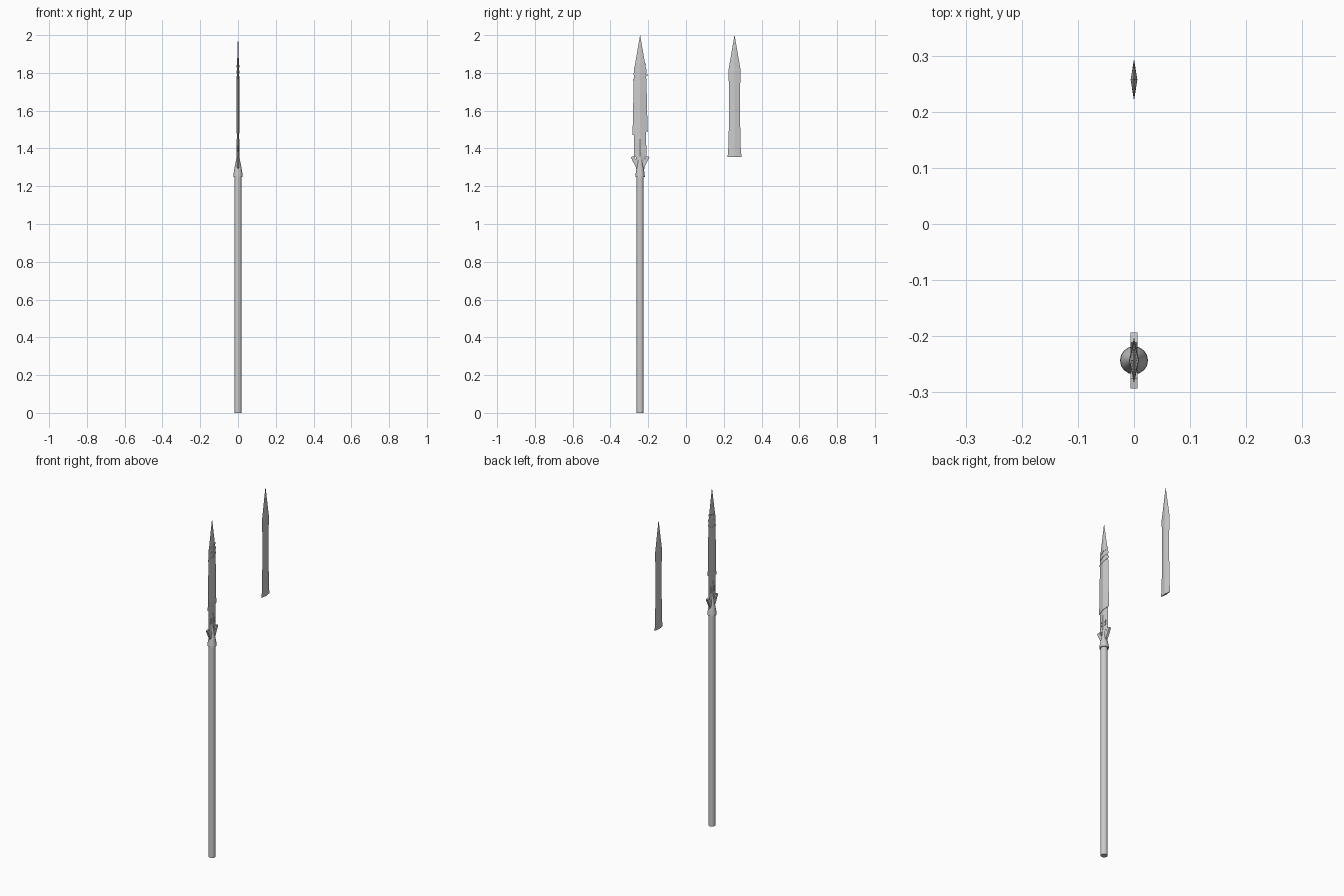
import bpy, bmesh, math
from mathutils import Vector

if "Cube" in bpy.data.objects:
    bpy.data.objects.remove(bpy.data.objects["Cube"])

SPEAR_Y, BLADE_Y = -0.243, 0.257


def new_object(name, bm, y):
    bmesh.ops.recalc_face_normals(bm, faces=bm.faces)
    me = bpy.data.meshes.new(name)
    bm.to_mesh(me)
    bm.free()
    ob = bpy.data.objects.new(name, me)
    ob.location.y = y
    bpy.context.collection.objects.link(ob)
    return ob


def loft(name, rings, y):
    """Skin a list of rings that share one point count, capping both ends."""
    bm = bmesh.new()
    loops = [[bm.verts.new(p) for p in r] for r in rings]
    n = len(loops[0])
    for a, b in zip(loops, loops[1:]):
        for i in range(n):
            j = (i + 1) % n
            bm.faces.new((a[i], a[j], b[j], b[i]))
    bm.faces.new(loops[0])
    bm.faces.new(loops[-1])
    return new_object(name, bm, y)


def diamond(z, w, t, slope=0):
    """Diamond section, w wide along y and t thick along x; slope tilts it."""
    return [(t, 0, z), (0, w, z + slope * w), (-t, 0, z), (0, -w, z - slope * w)]


def circle(z, r, n=16):
    return [(r * math.cos(2 * math.pi * i / n), r * math.sin(2 * math.pi * i / n), z)
            for i in range(n)]


def plate(name, outline, thick, y):
    """Extrude a (y, z) outline symmetrically along x."""
    return loft(name, [[(x, p[0], p[1]) for p in outline] for x in (-thick, thick)], y)


# two matching blades, one mounted and one loose
blade_profile = [(1.355, .037, .006), (1.40, .033, .006), (1.48, .031, .006),
                 (1.60, .028, .006), (1.72, .029, .006), (1.81, .033, .006),
                 (1.998, .0006, .0004)]
for name, y in (("spear_blade", SPEAR_Y), ("spare_blade", BLADE_Y)):
    shape = blade_profile
    if y == SPEAR_Y:
        shape = [(z, min(w, .033), t) for z, w, t in blade_profile]
    loft(name, [diamond(*p) for p in shape], y)

# thicker covering on the middle of the mounted blade
loft("blade_wrap", [diamond(1.48, .041, .008, .25), diamond(1.52, .039, .009, .1),
                    diamond(1.70, .035, .009), diamond(1.77, .034, .007)], SPEAR_Y)

# slanted bindings near the tip
for i, z in enumerate((1.775, 1.805, 1.835)):
    w = .038 - .003 * i
    loft(f"binding_{i + 1}", [diamond(z - .005, w, .008, .35),
                              diamond(z + .005, w, .008, .35)], SPEAR_Y)

# shaft and flared socket
shaft = loft("shaft", [circle(0, .019), circle(1.26, .019)], SPEAR_Y)
socket = loft("socket", [circle(1.25, .025), circle(1.265, .024), circle(1.30, .018),
                         circle(1.335, .011), circle(1.37, .006)], SPEAR_Y)
for ob in (shaft, socket):
    for p in ob.data.polygons:
        p.use_smooth = len(p.vertices) == 4

# core prong joining socket and blade
loft("core_prong", [diamond(1.29, .022, .009), diamond(1.36, .022, .008),
                    diamond(1.45, .006, .007)], SPEAR_Y)

# swept guard wings
for side, label in ((1, "right"), (-1, "left")):
    wing = [(.008, 1.292), (.022, 1.30), (.037, 1.328), (.050, 1.355),
            (.032, 1.358), (.020, 1.335), (.008, 1.33)]
    plate(f"guard_wing_{label}", [(side * a, z) for a, z in wing], .006, SPEAR_Y)

# small square studs through the blade
for side in (-1, 1):
    for z in (1.39, 1.408):
        a = side * .012
        s = .006
        plate("stud", [(a - s, z - s), (a + s, z - s), (a + s, z + s), (a - s, z + s)],
              .0065, SPEAR_Y)
